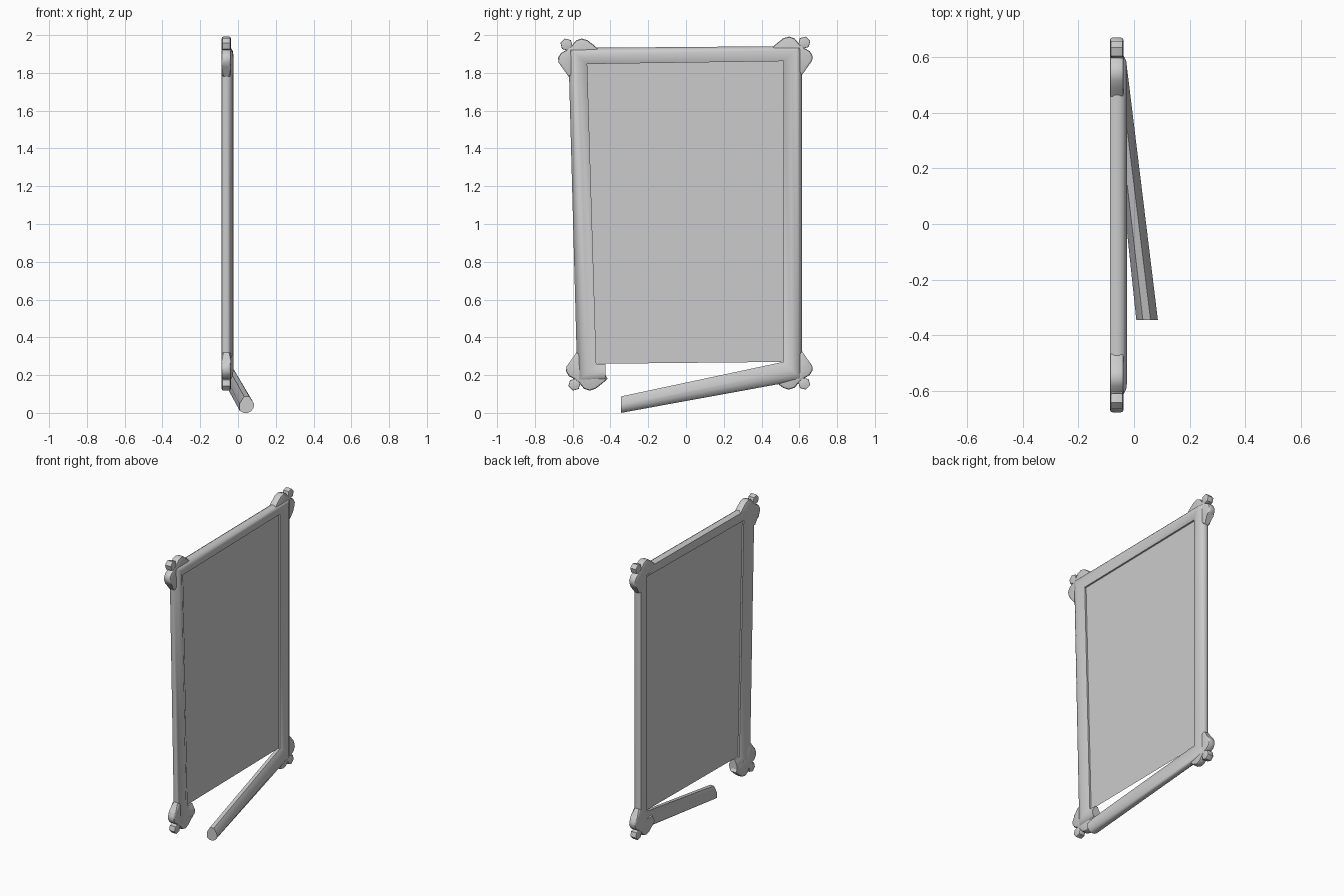
import bpy, bmesh, math

cube = bpy.data.objects.get("Cube")
if cube:
    bpy.data.objects.remove(cube)

grey = bpy.data.materials.new("plain grey")
grey.use_nodes = True
grey.diffuse_color = (0.6, 0.6, 0.6, 1)
grey.node_tree.nodes["Principled BSDF"].inputs["Base Color"].default_value = (0.6, 0.6, 0.6, 1)


def finish(name, bm, smooth=True):
    bmesh.ops.recalc_face_normals(bm, faces=bm.faces)
    mesh = bpy.data.meshes.new(name)
    bm.to_mesh(mesh)
    bm.free()
    mesh.materials.append(grey)
    ob = bpy.data.objects.new(name, mesh)
    bpy.context.collection.objects.link(ob)
    if smooth:
        bpy.ops.object.select_all(action='DESELECT')
        ob.select_set(True)
        bpy.context.view_layer.objects.active = ob
        bpy.ops.object.shade_smooth_by_angle(angle=math.radians(40))
    return ob


def prism(name, outline, back, front, bevel):
    """Extrude a (y, z) outline along x and round its rims."""
    bm = bmesh.new()
    face = bm.faces.new([bm.verts.new((back, y, z)) for y, z in outline])
    ext = bmesh.ops.extrude_face_region(bm, geom=[face])
    for v in ext["geom"]:
        if isinstance(v, bmesh.types.BMVert):
            v.co.x = front
    rims = [e for e in bm.edges if abs(e.verts[0].co.x - e.verts[1].co.x) < 1e-6]
    bmesh.ops.bevel(bm, geom=rims, offset=bevel, segments=2, profile=0.5, affect='EDGES')
    return finish(name, bm)


# Moulding section: (outward distance, depth)
section = [(0, -0.068), (0, -0.046), (0.045, -0.025), (0.07, -0.028), (0.09, -0.038),
           (0.1, -0.052), (0.1, -0.07), (0.088, -0.086), (0.045, -0.087)]

# Inner corners of the sagging opening
low_right, top_right = (-0.475, 0.26), (-0.523, 1.847)
top_left, low_left = (0.515, 1.862), (0.515, 0.27)

# Stations: inner point, outward direction, depth shift, depth scale
stations = [((-0.425, 0.26), (0, -0.9), 0, 1),
            (low_right, (-1, -0.95), 0, 1),
            (top_right, (-1, 0.85), 0, 1),
            (top_left, (1, 0.8), 0, 1),
            (low_left, (1, -0.95), 0, 1),
            ((-0.345, 0.087), (0, -0.87), 0.103, 1.25)]

# Frame moulding with the loose lower rail
bm = bmesh.new()
rings = []
for (y, z), (dy, dz), shift, scale in stations:
    rings.append([bm.verts.new(((x + 0.056) * scale - 0.056 + shift, y + u * dy, z + u * dz))
                  for u, x in section])
n = len(section)
for a, b in zip(rings, rings[1:]):
    for i in range(n):
        j = (i + 1) % n
        bm.faces.new((a[i], a[j], b[j], b[i]))
bm.faces.new(rings[0])
bm.faces.new(rings[-1])
finish("frame_moulding", bm)

# Flat panel inside the frame
bm = bmesh.new()
bm.faces.new([bm.verts.new((-0.057, y, z)) for y, z in (low_right, top_right, top_left, low_left)])
finish("panel", bm, smooth=False)

# Lobed corner ornaments, each with a small knob
lobes = [(-0.165, -0.01), (-0.13, 0.02), (-0.1, 0.043), (-0.07, 0.052), (-0.04, 0.042),
         (-0.015, 0.012), (0.01, -0.008), (0.04, -0.025), (0.055, -0.05), (0.053, -0.075),
         (0.035, -0.1), (0, -0.15), (-0.05, -0.13), (-0.055, -0.06), (-0.14, -0.055)]
corners = {"top_left": (0.615, 1.94, 1, 1), "top_right": (-0.622, 1.93, -1, 1),
           "low_left": (0.615, 0.175, 1, -1), "low_right": (-0.58, 0.17, -1, -1)}
for label, (cy, cz, sy, sz) in corners.items():
    prism("ornament_" + label, [(cy + sy * a, cz + sz * b) for a, b in lobes],
          -0.087, -0.037, 0.011)
    knob = []
    for k in range(6):
        t = math.radians(60 * k + 15)
        knob.append((cy + sy * (0.011 + 0.033 * math.cos(t)),
                     cz + sz * (0.02 + 0.033 * math.sin(t))))
    prism("knob_" + label, knob, -0.084, -0.04, 0.005)
